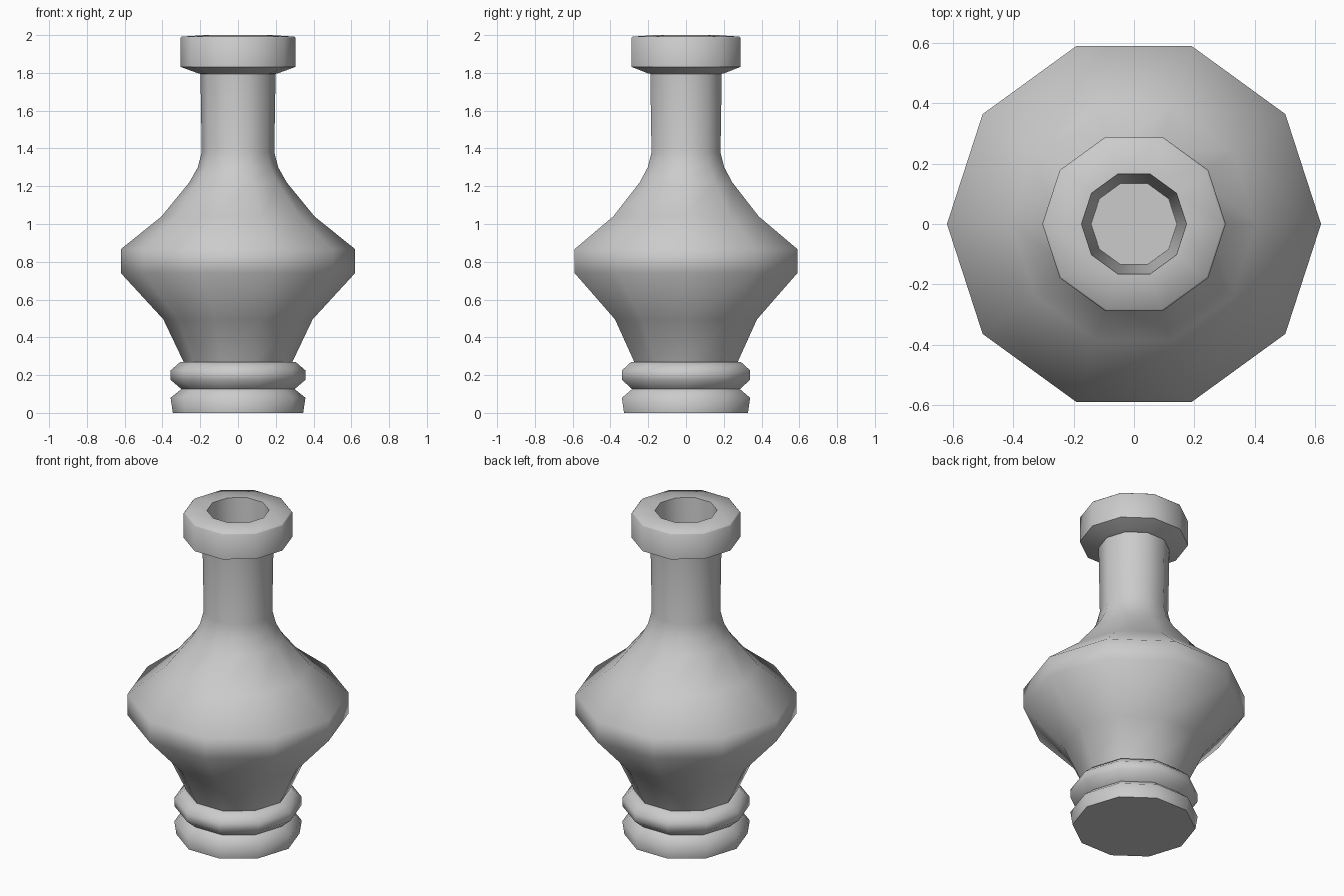
import bpy, bmesh, math

if "Cube" in bpy.data.objects:
    bpy.data.objects.remove(bpy.data.objects["Cube"])

SIDES = 10

# Profile as (radius, height), from the foot up the outside and into the mouth
foot = [(0.345, 0), (0.357, 0.08), (0.30, 0.126),
        (0.357, 0.175), (0.357, 0.225), (0.305, 0.27), (0.288, 0.27)]
belly = [(0.395, 0.495), (0.62, 0.74), (0.62, 0.867), (0.405, 1.04),
         (0.258, 1.22), (0.213, 1.30), (0.192, 1.38)]
neck = [(0.199, 1.795)]
lip = [(0.21, 1.797), (0.304, 1.832), (0.304, 1.985), (0.298, 1.992)]
mouth = [(0.174, 2.0), (0.142, 1.4)]


def lathe(name, profile):
    """Revolve the profile around z and cap both ends."""
    bm = bmesh.new()
    rings = []
    for r, z in profile:
        rings.append([bm.verts.new((r * math.cos(2 * math.pi * i / SIDES),
                                    r * math.sin(2 * math.pi * i / SIDES), z))
                      for i in range(SIDES)])
    for a, b in zip(rings, rings[1:]):
        for i in range(SIDES):
            j = (i + 1) % SIDES
            bm.faces.new((a[i], a[j], b[j], b[i]))
    bm.faces.new(rings[0][::-1])
    bm.faces.new(rings[-1])
    bmesh.ops.recalc_face_normals(bm, faces=bm.faces)
    mesh = bpy.data.meshes.new(name)
    bm.to_mesh(mesh)
    bm.free()
    obj = bpy.data.objects.new(name, mesh)
    bpy.context.collection.objects.link(obj)
    return obj


# Ten-sided vase with ringed foot, wide belly, narrow neck and hollow lip
vase = lathe("vase", foot + belly + neck + lip + mouth)
bpy.context.view_layer.objects.active = vase
vase.select_set(True)
bpy.ops.object.shade_smooth_by_angle(angle=math.radians(60))
